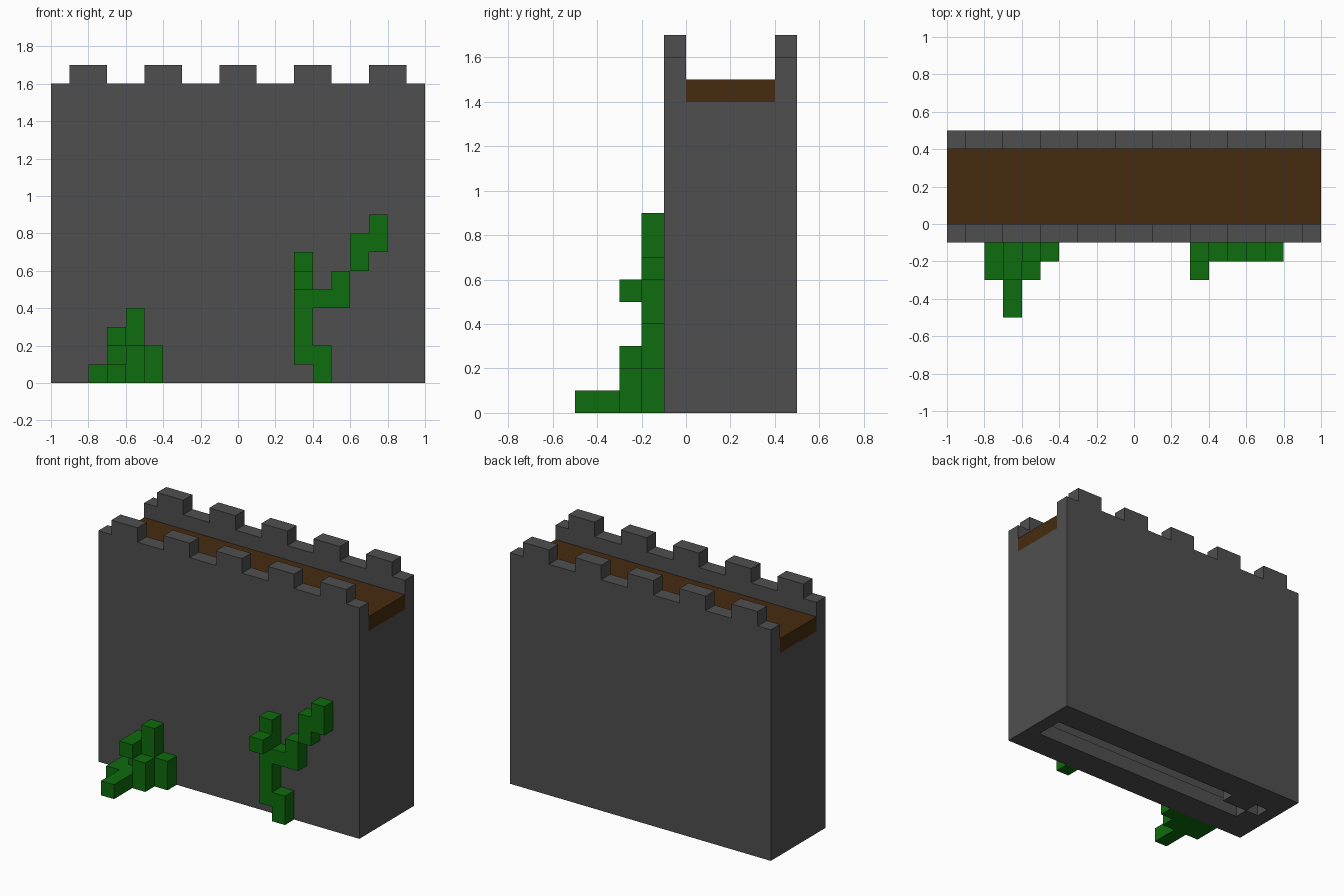
import bpy
import bmesh
from mathutils import Matrix, Vector

UNIT = 0.1  # size of one block

cube = bpy.data.objects.get("Cube")
if cube:
    bpy.data.objects.remove(cube, do_unlink=True)


def make_material(name, color):
    mat = bpy.data.materials.new(name)
    mat.use_nodes = True
    mat.diffuse_color = (*color, 1)
    bsdf = next(n for n in mat.node_tree.nodes if n.type == 'BSDF_PRINCIPLED')
    bsdf.inputs["Base Color"].default_value = (*color, 1)
    return mat


stone = make_material("dark grey stone", (0.078, 0.078, 0.078))
wood = make_material("brown wood", (0.061, 0.024, 0.005))
leaf = make_material("leaf green", (0.0045, 0.15, 0.0045))


def blocks(name, mat, boxes):
    """One object from boxes, each given as (x range, y range, z range) in block units."""
    bm = bmesh.new()
    for ranges in boxes:
        size = Vector([b - a for a, b in ranges]) * UNIT
        centre = Vector([a + b for a, b in ranges]) * UNIT / 2
        bmesh.ops.create_cube(bm, size=1, matrix=Matrix.Translation(centre) @ Matrix.Diagonal((*size, 1)))
    mesh = bpy.data.meshes.new(name)
    bm.to_mesh(mesh)
    bm.free()
    mesh.materials.append(mat)
    obj = bpy.data.objects.new(name, mesh)
    bpy.context.collection.objects.link(obj)
    return obj


# Long walls with their battlements
for side, depth in (("front", (-1, 0)), ("back", (4, 5))):
    blocks(side + "_wall", stone, [((-10, 10), depth, (0, 16))])
    blocks(side + "_battlements", stone,
           [((x - 1, x + 1), depth, (16, 17)) for x in range(-8, 9, 4)])

# End walls close the hollow core
for side, width in (("left", (9, 10)), ("right", (-10, -9))):
    blocks(side + "_end_wall", stone, [(width, (0, 4), (0, 14))])

# Base slab, left open along its middle
blocks("base_slab", stone, [
    ((-9, 9), (0, 1), (0, 1)),
    ((-9, 9), (3, 4), (0, 1)),
    ((-9, -8), (1, 2), (0, 1)),
    ((-8, -6), (2, 3), (0, 1)),
])

# Wooden walkway between the parapets
blocks("walkway", wood, [((-10, 10), (0, 4), (14, 15))])

# Low bush at the foot of the wall
blocks("bush", leaf, [
    ((-8, -7), (-3, -1), (0, 1)),
    ((-7, -6), (-5, -1), (0, 1)),
    ((-7, -6), (-2, -1), (1, 2)),
    ((-7, -6), (-3, -1), (2, 3)),
    ((-6, -5), (-3, -2), (0, 2)),
    ((-6, -5), (-2, -1), (0, 4)),
    ((-5, -4), (-2, -1), (0, 2)),
])

# Climbing vine: flat against the wall apart from one leaf
vine_parts = [
    ((4, 5), (0, 2)),
    ((3, 4), (1, 7)),
    ((4, 5), (4, 5)),
    ((5, 6), (4, 6)),
    ((6, 7), (6, 8)),
    ((7, 8), (7, 9)),
]
blocks("vine", leaf, [(x, (-2, -1), z) for x, z in vine_parts])
blocks("vine_leaf", leaf, [((3, 4), (-3, -2), (5, 6))])
